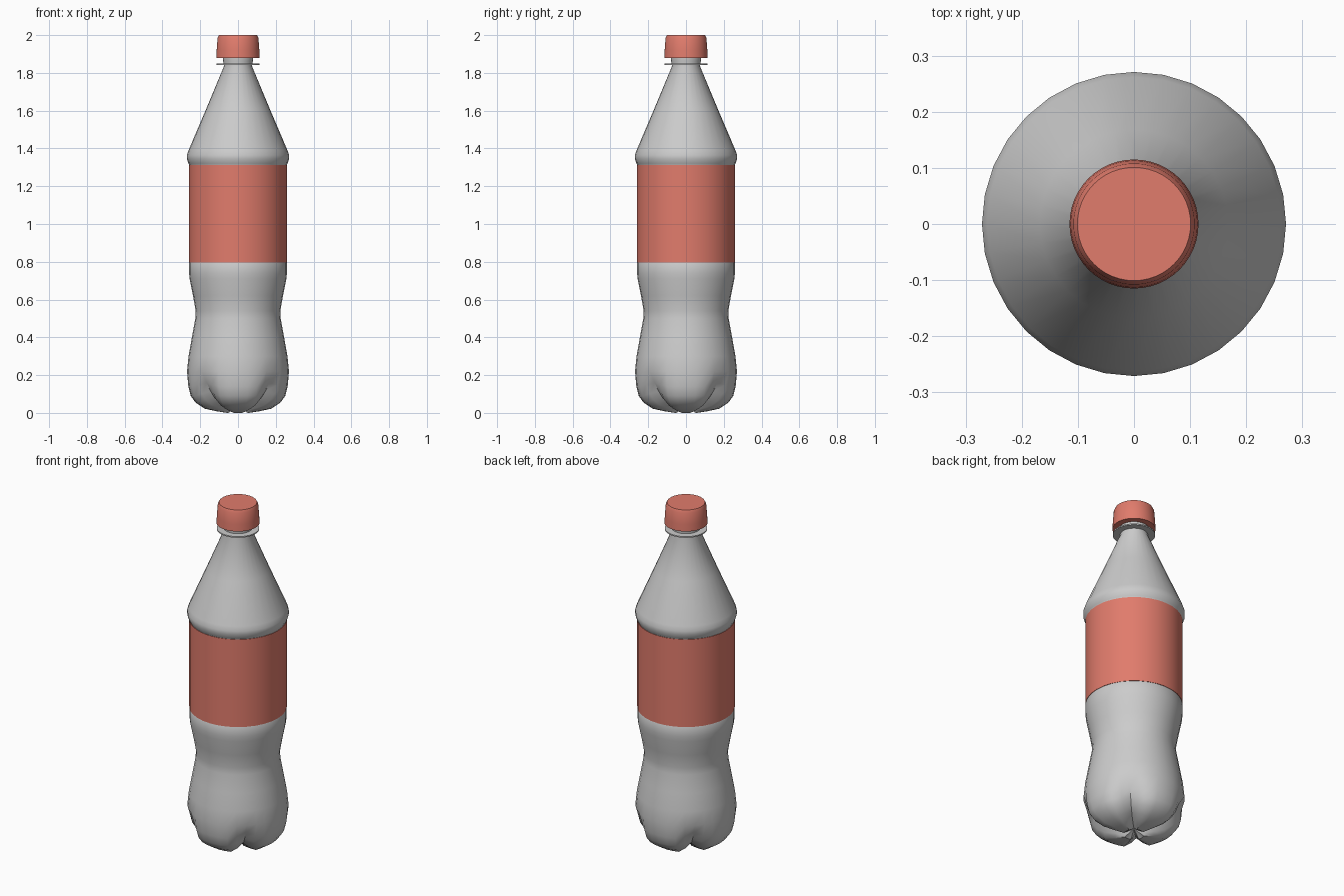
import bpy, bmesh, math

if "Cube" in bpy.data.objects:
    bpy.data.objects.remove(bpy.data.objects["Cube"])

def lathe(name, profile, segs, color=None, shape=None, angle=40):
    """Spin (radius, height) points round z; radius 0 makes a pole."""
    bm = bmesh.new()
    rings = []
    for i, (r, z) in enumerate(profile):
        if r == 0:
            rings.append([bm.verts.new((0, 0, z))])
            continue
        ring = []
        for s in range(segs):
            a = 2 * math.pi * s / segs
            rr, zz = shape(i, a, r, z) if shape else (r, z)
            ring.append(bm.verts.new((rr * math.cos(a), rr * math.sin(a), zz)))
        rings.append(ring)
    for lo, hi in zip(rings, rings[1:]):
        for s in range(segs):
            t = (s + 1) % segs
            if len(lo) == 1:
                bm.faces.new((lo[0], hi[t], hi[s]))
            elif len(hi) == 1:
                bm.faces.new((lo[s], lo[t], hi[0]))
            else:
                bm.faces.new((lo[s], lo[t], hi[t], hi[s]))
    me = bpy.data.meshes.new(name)
    bm.to_mesh(me)
    bm.free()
    ob = bpy.data.objects.new(name, me)
    bpy.context.collection.objects.link(ob)
    if color:
        mat = bpy.data.materials.new(name + "_colour")
        mat.diffuse_color = color
        mat.use_nodes = True
        mat.node_tree.nodes["Principled BSDF"].inputs["Base Color"].default_value = mat.diffuse_color
        me.materials.append(mat)
    bpy.ops.object.select_all(action='DESELECT')
    bpy.context.view_layer.objects.active = ob
    ob.select_set(True)
    bpy.ops.object.shade_smooth_by_angle(angle=math.radians(angle))
    return ob

RED = (0.75, 0.2, 0.15, 1)

# Bottle body: underside, waist, label recess, shoulder cone and neck
body = [(0, 0.035), (0.055, 0.0), (0.11, 0.008), (0.175, 0.022), (0.225, 0.055),
        (0.25, 0.09), (0.263, 0.14), (0.27, 0.22), (0.262, 0.30), (0.244, 0.40),
        (0.226, 0.50), (0.224, 0.54), (0.238, 0.62), (0.256, 0.71), (0.259, 0.74),
        (0.259, 0.795), (0.256, 0.80), (0.256, 1.31), (0.262, 1.32), (0.271, 1.345),
        (0.271, 1.365), (0.262, 1.39), (0.168, 1.61), (0.074, 1.836), (0.078, 1.86),
        (0.08, 1.88), (0.08, 1.96), (0, 1.96)]

# Four diagonal grooves between the feet: the same rings along the groove floor
groove = {1: (0.055, 0.035), 2: (0.10, 0.045), 3: (0.145, 0.06), 4: (0.18, 0.085),
          5: (0.205, 0.115), 6: (0.235, 0.16)}

def feet(i, a, r, z):
    if i not in groove:
        return r, z
    off = abs((a % (math.pi / 2)) - math.pi / 4)
    w = max(0, 1 - off / math.radians(20))
    gr, gz = groove[i]
    return r + (gr - r) * w, z + (gz - z) * w

lathe("bottle_body", body, 32, shape=feet)

# Wrap-around label
lathe("label", [(0.256, 0.797), (0.26, 0.797), (0.26, 1.312), (0.256, 1.312)], 32, RED)

# Neck flange under the cap
lathe("neck_flange", [(0.07, 1.842), (0.113, 1.842), (0.113, 1.849), (0.07, 1.849)], 48)

# Screw cap, closed underneath around the neck
lathe("cap", [(0.078, 1.88), (0.115, 1.88), (0.113, 1.92), (0.108, 1.985),
              (0.101, 2.0), (0, 2.0)], 48, RED, angle=50)
